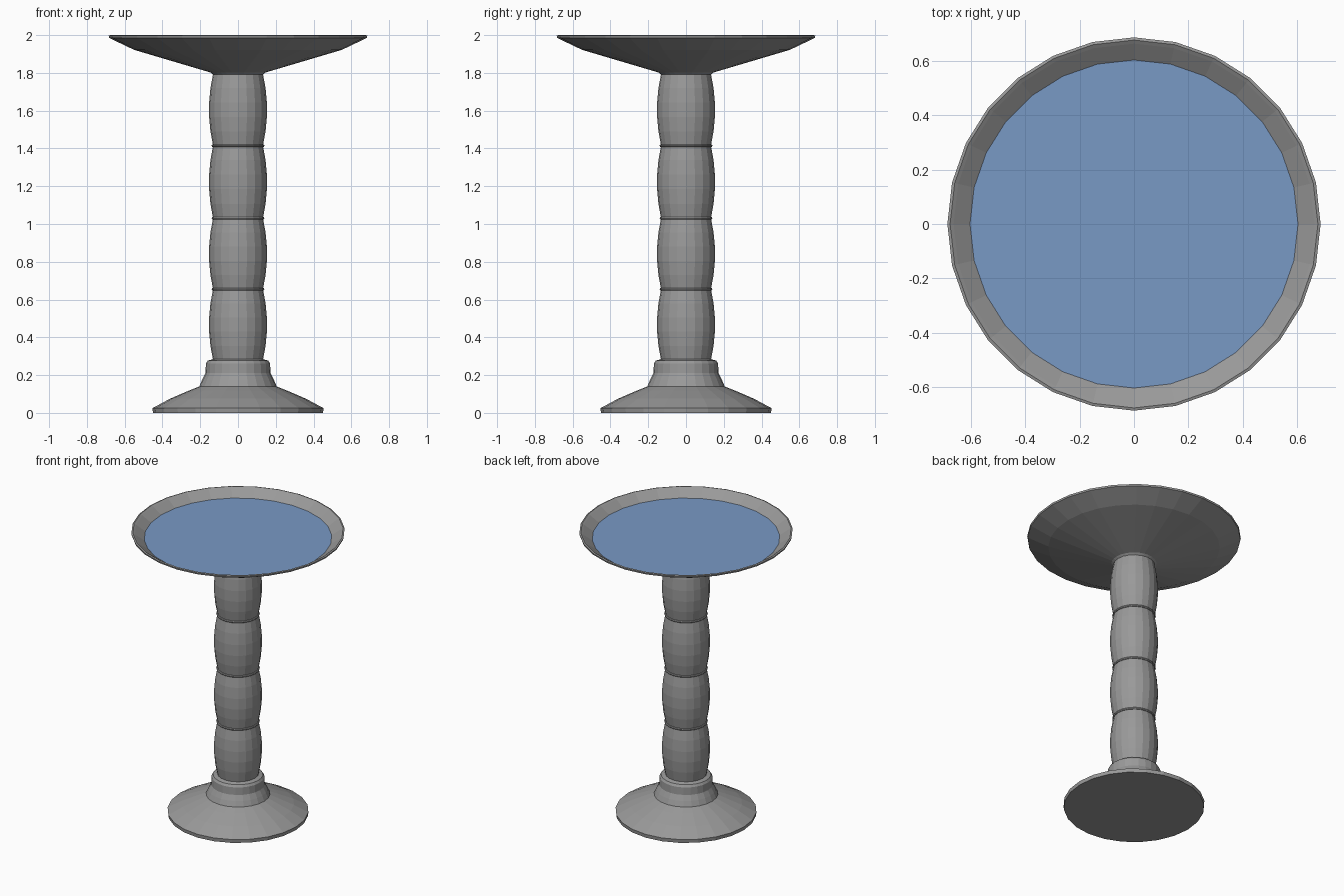
import bpy, bmesh, math

if "Cube" in bpy.data.objects:
    bpy.data.objects.remove(bpy.data.objects["Cube"])


def material(name, rgb):
    m = bpy.data.materials.new(name)
    m.diffuse_color = (*rgb, 1)
    m.use_nodes = True
    m.node_tree.nodes["Principled BSDF"].inputs["Base Color"].default_value = m.diffuse_color
    return m


stone = material("grey stone", (0.32, 0.32, 0.32))
blue = material("water blue", (0.19, 0.32, 0.56))


def lathe(name, profile, sides, mat):
    """Spin (radius, z) points around the z axis, radius 0 closes to a point."""
    bm = bmesh.new()
    rings = []
    for r, z in profile:
        n = 1 if r == 0 else sides
        rings.append([bm.verts.new((r * math.cos(2 * math.pi * i / sides),
                                    r * math.sin(2 * math.pi * i / sides), z))
                      for i in range(n)])
    for a, b in zip(rings, rings[1:]):
        for i in range(sides):
            j = (i + 1) % sides
            quad = [a[i % len(a)], a[j % len(a)], b[j % len(b)], b[i % len(b)]]
            bm.faces.new(list(dict.fromkeys(quad)))
    bmesh.ops.recalc_face_normals(bm, faces=bm.faces)
    me = bpy.data.meshes.new(name)
    bm.to_mesh(me)
    bm.free()
    me.materials.append(mat)
    ob = bpy.data.objects.new(name, me)
    bpy.context.collection.objects.link(ob)
    return ob


# Flared foot with a collar
lathe("base", [(0, 0), (0.45, 0), (0.453, 0.025), (0.36, 0.075), (0.26, 0.118),
               (0.205, 0.14), (0.19, 0.175), (0.172, 0.21), (0.17, 0.262),
               (0.16, 0.277), (0.13, 0.285), (0, 0.285)], 24, stone)

# Column of four bulging drums
joints = [0.28, 0.655, 1.03, 1.415, 1.795]
bulge = [(0, 0.132), (0.2, 0.146), (0.4, 0.153), (0.6, 0.153), (0.8, 0.146), (1, 0.132)]
column = [(0, joints[0])]
for lo, hi in zip(joints, joints[1:]):
    column += [(r, lo + t * (hi - lo)) for t, r in bulge[(lo != joints[0]):]]
column.append((0, joints[-1]))
lathe("column", column, 20, stone)

# Thin rings between the drums
for k, z in enumerate(joints[1:-1]):
    lathe(f"column_ring_{k + 1}", [(0.125, z - 0.008), (0.137, z - 0.006), (0.14, z),
                                   (0.137, z + 0.006), (0.125, z + 0.008)], 20, stone)

# Shallow basin, outside then inside
lathe("basin", [(0, 1.785), (0.125, 1.785), (0.145, 1.802), (0.55, 1.922),
                (0.682, 1.985), (0.685, 1.997), (0.675, 2.0), (0.662, 1.992),
                (0.595, 1.945), (0.5, 1.92), (0.12, 1.82), (0, 1.81)], 28, stone)

# Water surface
lathe("water", [(0, 1.95), (0.602, 1.95)], 28, blue)
